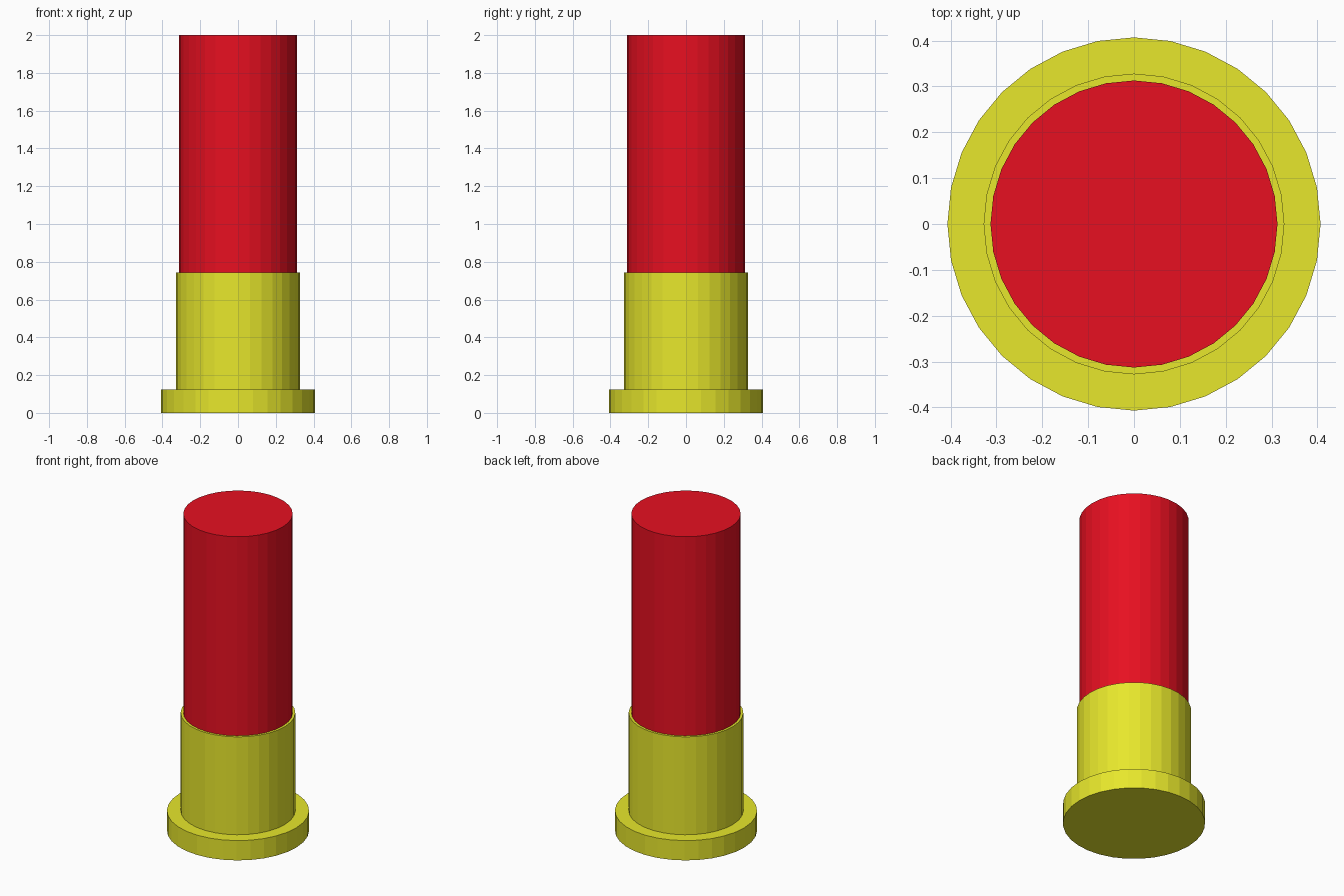
import bpy, bmesh
from math import cos, sin, tau

if "Cube" in bpy.data.objects:
    bpy.data.objects.remove(bpy.data.objects["Cube"])

SIDES = 32


def material(name, color):
    m = bpy.data.materials.new(name)
    m.diffuse_color = (*color, 1)
    m.use_nodes = True
    m.node_tree.nodes["Principled BSDF"].inputs["Base Color"].default_value = m.diffuse_color
    return m


def lathe(name, profile, mat):
    """Stack 32-sided rings of (radius, z) into a closed, flat-shaded solid."""
    bm = bmesh.new()
    rings = [[bm.verts.new((r * cos(tau * i / SIDES), r * sin(tau * i / SIDES), z))
              for i in range(SIDES)] for r, z in profile]
    for low, high in zip(rings, rings[1:]):
        for i in range(SIDES):
            j = (i + 1) % SIDES
            bm.faces.new((low[i], low[j], high[j], high[i]))
    bm.faces.new(rings[0][::-1])
    bm.faces.new(rings[-1])
    mesh = bpy.data.meshes.new(name)
    bm.to_mesh(mesh)
    bm.free()
    mesh.materials.append(mat)
    obj = bpy.data.objects.new(name, mesh)
    bpy.context.collection.objects.link(obj)
    return obj


brass = material("brass_yellow", (0.8, 0.8, 0.025))
red = material("hull_red", (0.8, 0.005, 0.015))

# Brass base: wide rim stepping in to the cup
lathe("brass_base", [(0.407, 0), (0.407, 0.125), (0.328, 0.125), (0.328, 0.743)], brass)

# Red tube seated in the brass cup
lathe("red_hull", [(0.313, 0.70), (0.313, 2.0)], red)
